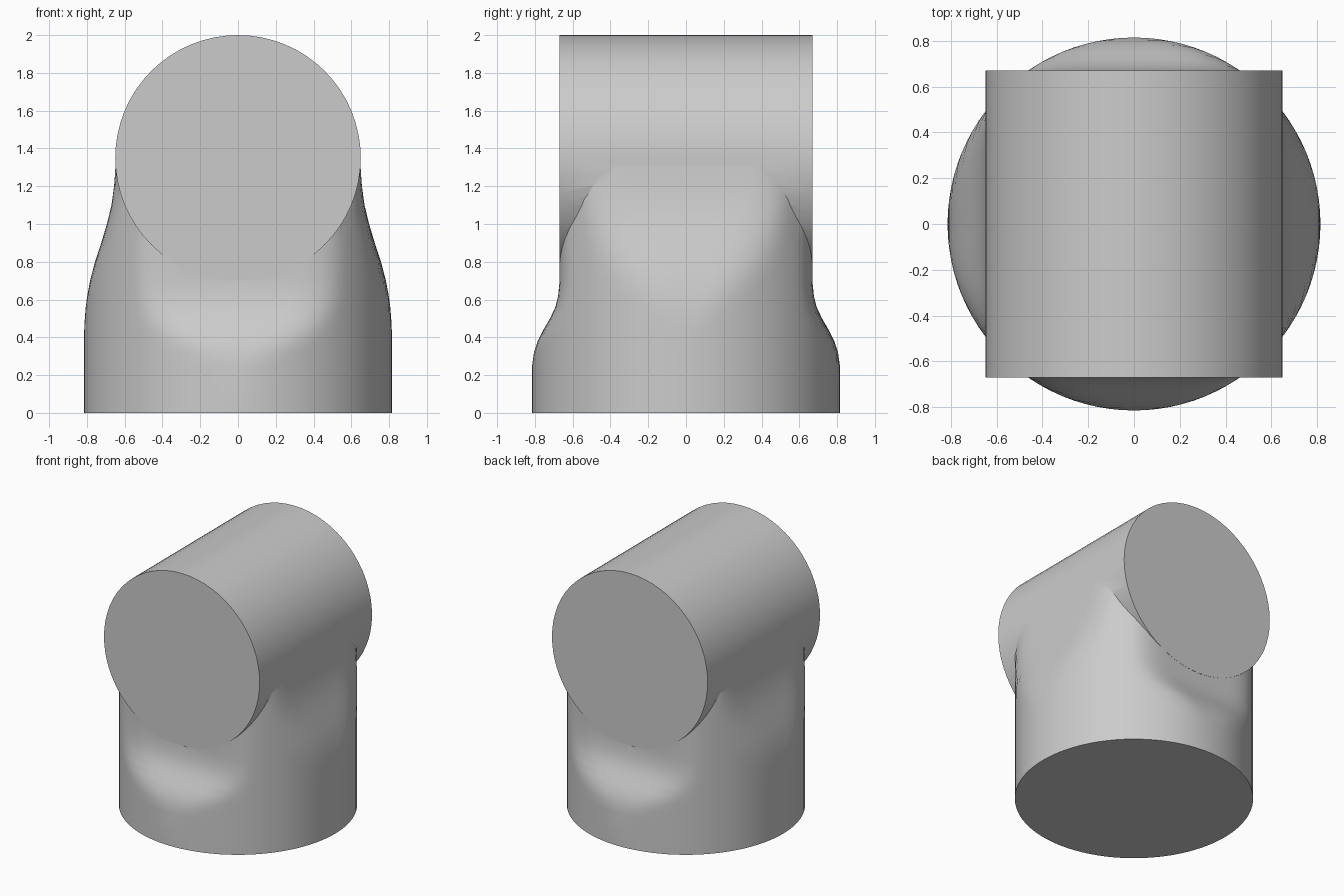
import bpy
import bmesh
from math import cos, sin, tau, radians

cube = bpy.data.objects.get("Cube")
if cube:
    bpy.data.objects.remove(cube, do_unlink=True)

grey = bpy.data.materials.new("plain grey")
grey.use_nodes = True
grey.diffuse_color = (0.6, 0.6, 0.6, 1)
grey.node_tree.nodes["Principled BSDF"].inputs["Base Color"].default_value = (0.6, 0.6, 0.6, 1)

BASE_RADIUS = 0.815


def loft(name, rings):
    """Skin a stack of equal rings of points and cap both ends."""
    bm = bmesh.new()
    loops = [[bm.verts.new(p) for p in ring] for ring in rings]
    n = len(loops[0])
    for low, high in zip(loops, loops[1:]):
        for i in range(n):
            j = (i + 1) % n
            bm.faces.new((low[i], low[j], high[j], high[i]))
    bm.faces.new(loops[0][::-1])
    bm.faces.new(loops[-1])
    bmesh.ops.recalc_face_normals(bm, faces=bm.faces[:])
    mesh = bpy.data.meshes.new(name)
    bm.to_mesh(mesh)
    bm.free()
    mesh.materials.append(grey)
    obj = bpy.data.objects.new(name, mesh)
    bpy.context.collection.objects.link(obj)
    return obj


def soft_limit(radius, width, component):
    """Limit a radius to a flat side, rounding the corner where they meet."""
    flat = width / max(abs(component), 0.001)
    k = max(min(0.08, BASE_RADIUS - width), 0.0001)
    h = max(k - abs(radius - flat), 0) / k
    return min(radius, flat) - h * h * k / 4


def neck_ring(z, wx, wy, sides=96):
    ring = []
    for i in range(sides):
        c, s = cos(tau * i / sides), sin(tau * i / sides)
        r = soft_limit(soft_limit(BASE_RADIUS, wx, c), wy, s)
        ring.append((r * c, r * s, z))
    return ring


# Round base blending up into the crossing cylinder: height, half width, half depth
profile = [
    (0, 0.815, 0.815), (0.25, 0.815, 0.815), (0.32, 0.815, 0.805),
    (0.38, 0.815, 0.785), (0.44, 0.814, 0.755), (0.5, 0.811, 0.72),
    (0.56, 0.806, 0.692), (0.62, 0.798, 0.677), (0.7, 0.783, 0.669),
    (0.8, 0.757, 0.669), (0.9, 0.724, 0.669), (1.0, 0.694, 0.669),
    (1.1, 0.67, 0.669), (1.2, 0.656, 0.669), (1.3, 0.649, 0.669),
    (1.35, 0.645, 0.669),
]
body = loft("blended_base", [neck_ring(*row) for row in profile])

# Horizontal cylinder across the top
barrel = loft("cross_cylinder", [
    [(0.65 * sin(tau * i / 64), y, 1.35 + 0.65 * cos(tau * i / 64)) for i in range(64)]
    for y in (-0.67, 0.67)])

# Merge into one solid
union = body.modifiers.new("merge", "BOOLEAN")
union.operation = "UNION"
union.solver = "EXACT"
union.object = barrel
bpy.ops.object.select_all(action="DESELECT")
bpy.context.view_layer.objects.active = body
body.select_set(True)
bpy.ops.object.modifier_apply(modifier=union.name)
bpy.data.objects.remove(barrel, do_unlink=True)
body.name = "pipe_elbow_body"
bpy.ops.object.shade_smooth_by_angle(angle=radians(30))
